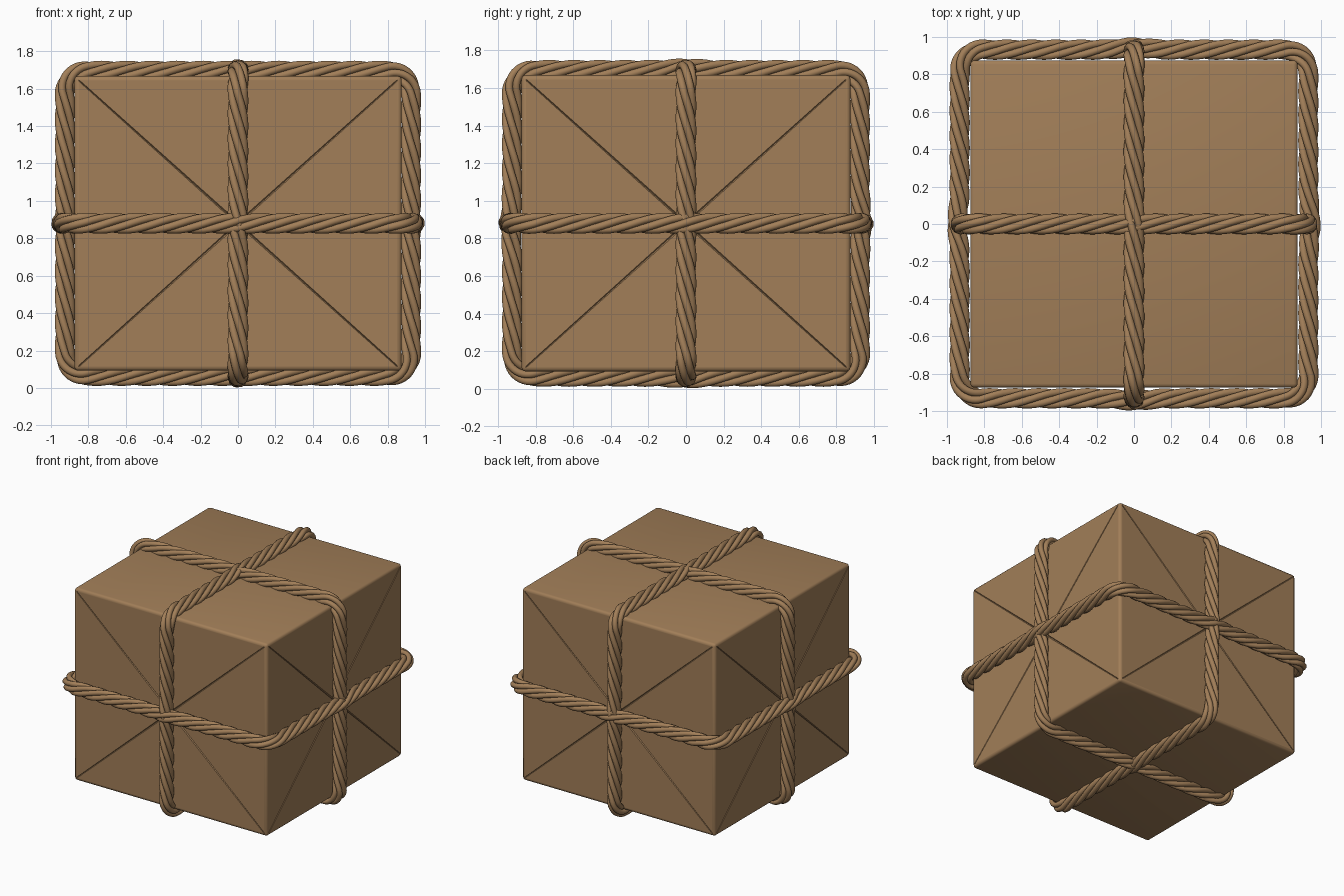
import bpy, bmesh, math
from mathutils import Vector

if "Cube" in bpy.data.objects:
    bpy.data.objects.remove(bpy.data.objects["Cube"])

CZ = 0.88  # height of the parcel's middle

brown = bpy.data.materials.new("kraft brown")
brown.diffuse_color = (0.36, 0.21, 0.098, 1)
brown.use_nodes = True
brown.node_tree.nodes["Principled BSDF"].inputs["Base Color"].default_value = brown.diffuse_color


def add_object(name, bm, angle):
    bmesh.ops.recalc_face_normals(bm, faces=bm.faces)
    mesh = bpy.data.meshes.new(name)
    bm.to_mesh(mesh)
    bm.free()
    mesh.materials.append(brown)
    obj = bpy.data.objects.new(name, mesh)
    bpy.context.collection.objects.link(obj)
    bpy.ops.object.select_all(action='DESELECT')
    obj.select_set(True)
    bpy.context.view_layer.objects.active = obj
    bpy.ops.object.shade_smooth_by_angle(angle=math.radians(angle))
    return obj


# Paper parcel: softened box with diagonal fold creases on the four sides
bm = bmesh.new()
bmesh.ops.create_cube(bm, size=1)
for v in bm.verts:
    v.co = Vector((v.co.x * 1.75, v.co.y * 1.75, v.co.z * 1.576 + CZ))
bmesh.ops.bevel(bm, geom=bm.edges[:], offset=0.022, segments=3, profile=0.5,
                affect='EDGES')
bm.normal_update()
sides = [f for f in bm.faces if f.calc_area() > 1 and abs(f.normal.z) < 0.1]
normals = [f.normal.copy() for f in sides]
poked = bmesh.ops.poke(bm, faces=sides)
centres = poked["verts"]
bmesh.ops.inset_individual(bm, faces=poked["faces"], thickness=0.009)
for v in centres:
    out = Vector((v.co.x, v.co.y, 0)).normalized()
    v.co -= out * 0.014
add_object("parcel_box", bm, 30)


def rounded_path(a, b, r):
    """Closed rounded rectangle as (position, outward direction) pairs."""
    pts = []
    for k, (sx, sy) in enumerate(((1, 1), (-1, 1), (-1, -1), (1, -1))):
        c = Vector((sx * (a - r), sy * (b - r)))
        for i in range(13):
            t = (k + i / 12) * math.pi / 2
            d = Vector((math.cos(t), math.sin(t)))
            pts.append((c + d * r, d))
        # straight run to the next corner
        length = 2 * ((a - r) if k % 2 == 0 else (b - r))
        step = Vector((-d.y, d.x)) * length / 44
        start = pts[-1][0]
        pts += [(start + step * i, d) for i in range(1, 44)]
    return pts


# Twisted rope loop: five strands wound around a rounded rectangle
def rope_loop(name, u, v, a, b, bulge, strands=5, offset=0.034,
              radius=0.0215, pitch=0.65, sides=10):
    axis = u.cross(v)
    path = rounded_path(a, b, 0.12)
    dist = [0.0]
    for i in range(len(path)):
        dist.append(dist[-1] + (path[(i + 1) % len(path)][0] - path[i][0]).length)
    total = dist[-1]
    turns = round(total / pitch)
    bm = bmesh.new()
    for s in range(strands):
        centre, frame = [], []
        for i, (p, d) in enumerate(path):
            out = u * d.x + v * d.y
            near = min(abs(p.x), abs(p.y))
            lift = bulge * math.exp(-(near / 0.1) ** 2)  # rise at crossings
            th = -2 * math.pi * (turns * dist[i] / total) + 2 * math.pi * s / strands
            centre.append(u * p.x + v * p.y + out * lift
                          + (axis * math.cos(th) + out * math.sin(th)) * offset)
            frame.append((axis, out))
        rings = []
        for c, (e1, e2) in zip(centre, frame):
            ring = []
            for j in range(sides):
                t = 2 * math.pi * j / sides
                co = c + (e1 * math.cos(t) + e2 * math.sin(t)) * radius
                ring.append(bm.verts.new(co + Vector((0, 0, CZ))))
            rings.append(ring)
        for i in range(len(rings)):
            r0, r1 = rings[i], rings[(i + 1) % len(rings)]
            for j in range(sides):
                k = (j + 1) % sides
                bm.faces.new((r0[j], r0[k], r1[k], r1[j]))
    return add_object(name, bm, 60)


X, Y, Z = Vector((1, 0, 0)), Vector((0, 1, 0)), Vector((0, 0, 1))
rope_loop("rope_side_to_side", X, Z, 0.925, 0.815, 0.0)
rope_loop("rope_front_to_back", Y, Z, 0.925, 0.815, 0.009)
rope_loop("rope_around_middle", X, Y, 0.932, 0.932, 0.012)
